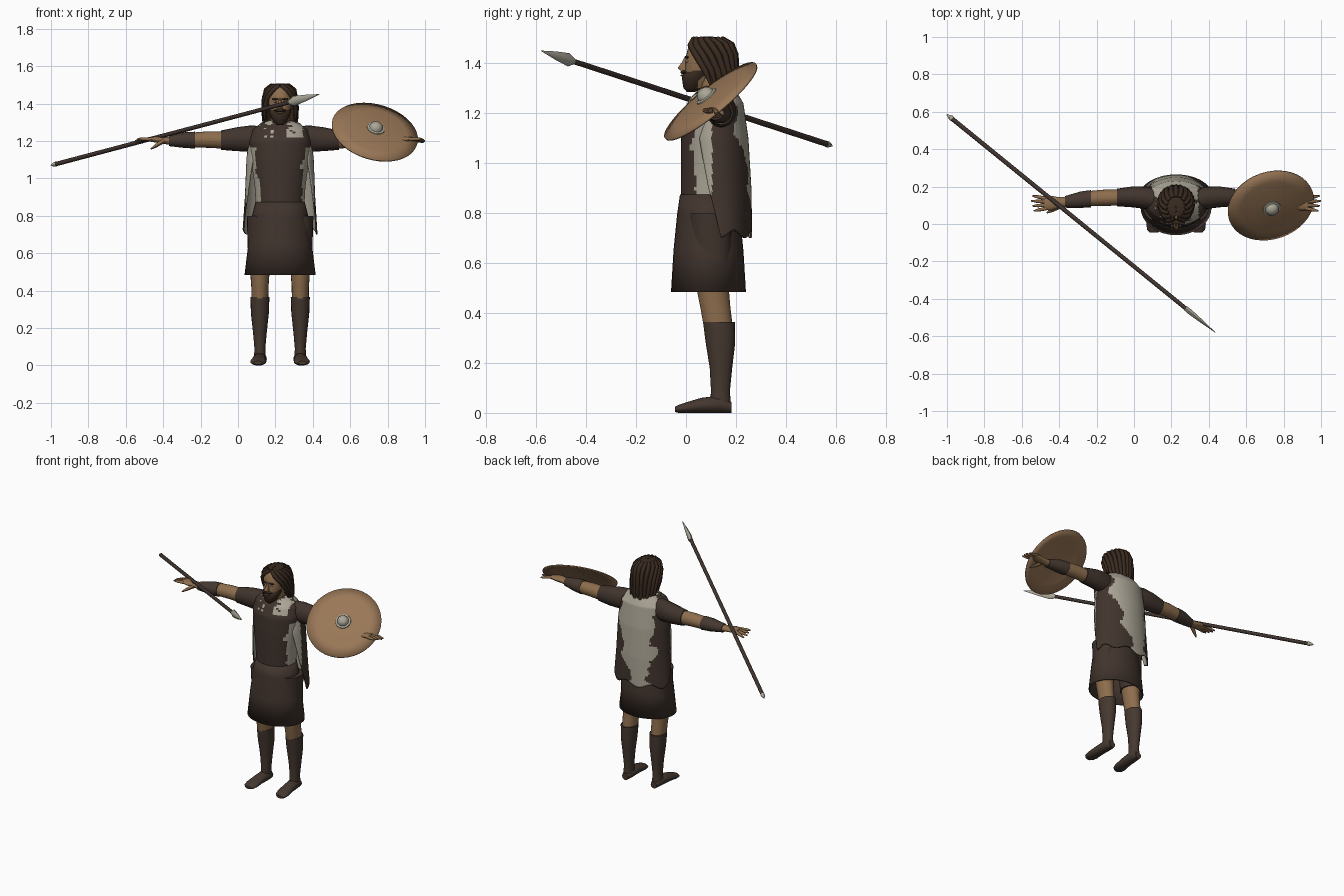
import bpy, bmesh, math
from mathutils import Vector, Matrix, noise

cube = bpy.data.objects.get("Cube")
if cube:
    bpy.data.objects.remove(cube, do_unlink=True)

MID = .225  # centre line of the figure


def material(name, *rgb):
    m = bpy.data.materials.new(name)
    m.use_nodes = True
    m.diffuse_color = (*rgb, 1)
    m.node_tree.nodes["Principled BSDF"].inputs["Base Color"].default_value = (*rgb, 1)
    return m


skin = material("skin", .27, .155, .075)
hair = material("dark hair", .04, .023, .014)
cloth = material("brown cloth", .052, .034, .026)
leather = material("brown leather", .06, .04, .03)
wool = material("pale fleece", .4, .37, .3)
tan = material("tan shield hide", .32, .185, .095)
metal = material("dull metal", .4, .38, .31)
wood = material("dark wood", .05, .034, .028)
eye_white = material("eye white", .45, .4, .34)


def finish(name, bm, mats, rule=None, matrix=None, thickness=0, angle=45):
    mesh = bpy.data.meshes.new(name)
    bm.to_mesh(mesh)
    bm.free()
    for m in mats:
        mesh.materials.append(m)
    if rule:
        for p in mesh.polygons:
            p.material_index = int(rule(p.center))
    ob = bpy.data.objects.new(name, mesh)
    bpy.context.collection.objects.link(ob)
    if matrix:
        ob.matrix_world = matrix
    if thickness:
        mod = ob.modifiers.new("thickness", "SOLIDIFY")
        mod.thickness, mod.offset = thickness, -1
        mod.material_offset = len(mats) - 2 if len(mats) > 2 else 0
    bpy.ops.object.select_all(action="DESELECT")
    ob.select_set(True)
    bpy.context.view_layer.objects.active = ob
    bpy.ops.object.shade_smooth_by_angle(angle=math.radians(angle))
    return ob


def resample(rows, steps):
    """Insert evenly blended rows between the given ones."""
    out = []
    for a, b in zip(rows, rows[1:]):
        out += [[p + (q - p) * k / steps for p, q in zip(a, b)] for k in range(steps)]
    return out + [list(rows[-1])]


def skin_grid(bm, rings, closed):
    for a, b in zip(rings, rings[1:]):
        n = len(a)
        for j in range(n if closed else n - 1):
            k = (j + 1) % n
            bm.faces.new((a[j], a[k], b[k], b[j]))


def loft(name, axis, rows, mats, sides=20, caps=True, steps=1, **kw):
    """Ellipse rings (position, centre u, centre v, radius u, radius v) along an axis."""
    bm = bmesh.new()
    rings = []
    for t, u, v, ru, rv in resample(rows, steps):
        ring = []
        for j in range(sides):
            a = math.tau * j / sides
            p, q = u + ru * math.cos(a), v + rv * math.sin(a)
            ring.append(bm.verts.new({"x": (t, p, q), "y": (p, t, q), "z": (p, q, t)}[axis]))
        rings.append(ring)
    skin_grid(bm, rings, True)
    if caps:
        bm.faces.new(rings[0])
        bm.faces.new(rings[-1])
    bmesh.ops.recalc_face_normals(bm, faces=bm.faces)
    return finish(name, bm, mats, **kw)


def wrap(name, rows, mats, steps, cols, ragged=0, **kw):
    """Open sheet round the back: rows of (height, centre y, rx, ry, half angle)."""
    bm = bmesh.new()
    rings, full = [], resample(rows, steps)
    for i, (z, y, rx, ry, half) in enumerate(full):
        ring = []
        for j in range(cols + 1):
            a = math.radians(half) * (2 * j / cols - 1)
            drop = ragged * math.sin(7 * a) * (i / len(full)) ** 4
            ring.append(bm.verts.new((MID + rx * math.sin(a), y + ry * math.cos(a), z + drop)))
        rings.append(ring)
    skin_grid(bm, rings, False)
    return finish(name, bm, mats, **kw)


def aim(origin, direction):
    return Matrix.Translation(origin) @ Vector(direction).to_track_quat("Z", "Y").to_matrix().to_4x4()


def rod(name, start, end, rows, mats, sides=10):
    """Loft between two points: rows of (fraction, wide radius, tall radius)."""
    start, end = Vector(start), Vector(end)
    span = (end - start).length
    return loft(name, "z", [(f * span, 0, 0, a, b) for f, a, b in rows], mats, sides,
                matrix=aim(start, end - start))


def ball(name, centre, size, mat):
    bm = bmesh.new()
    bmesh.ops.create_uvsphere(bm, u_segments=14, v_segments=8, radius=1)
    return finish(name, bm, [mat], matrix=Matrix.Translation(centre) @ Matrix.Diagonal((*size, 1)))


def blot(p, scale=14):
    return noise.noise(Vector(p) * scale) + .5 * noise.noise(Vector(p) * scale * 3)


# Tunic, with fleece showing on the flanks and shoulders
def tunic_rule(p):
    d = abs(p.x - MID)
    flank = p.y > .03 + .02 * blot(p) and d > .1 and p.z < 1.17
    shoulder = p.z > 1.22 and .04 < d < .12 and blot(p) > (-.1 if p.x > MID else .2)
    return flank or shoulder


def upright(rows, x=MID):
    return [(z, x, y, rx, ry) for z, y, rx, ry in rows]


loft("tunic", "z", upright([
    (.86, .09, .13, .11), (.95, .09, .135, .11), (1.1, .095, .155, .115), (1.2, .1, .165, .115),
    (1.26, .11, .15, .095), (1.29, .115, .11, .07), (1.31, .115, .06, .05)]),
    [cloth, wool], 56, steps=6, rule=tunic_rule)
loft("skirt", "z", upright([
    (.485, .09, .19, .15), (.65, .09, .17, .14), (.8, .09, .15, .125), (.875, .09, .132, .114)]),
    [cloth], 32, caps=False, thickness=.008)


# Ragged cape, fleece in the middle of the back and on the lining
def cape_rule(p):
    a = math.degrees(math.atan2(p.x - MID, p.y - .12))
    low = (1.25 - p.z) / .5
    edge = 70 - 65 * low if a > 0 else 62 - 22 * low
    front = abs(a) > 95 and p.z > .87
    return front or abs(a) < edge + 25 * blot(p, 10)


wrap("cape", [(1.3, .12, .1, .075, 100), (1.24, .125, .165, .105, 105), (1.1, .125, .18, .125, 125),
              (.9, .13, .188, .132, 108), (.715, .14, .2, .125, 90)],
     [cloth, wool, wool], 14, 64, ragged=.015, rule=cape_rule, thickness=.008)

# Head and face
loft("neck", "z", upright([(1.25, .11, .055, .05), (1.35, .09, .048, .048)]), [skin])
loft("head", "z", upright([
    (1.3, .055, .03, .045), (1.33, .05, .048, .056), (1.38, .06, .059, .064), (1.43, .07, .065, .07),
    (1.47, .08, .06, .07), (1.495, .08, .04, .05)]), [skin], 24)
loft("beard", "z", upright([
    (1.285, .02, .014, .016), (1.3, .028, .034, .038), (1.33, .035, .05, .05),
    (1.352, .045, .058, .061), (1.372, .062, .061, .055)]), [hair])
loft("nose", "z", upright([
    (1.372, -.005, .014, .02), (1.382, -.012, .014, .022), (1.405, -.003, .008, .014),
    (1.43, .004, .006, .008)]), [skin], 10)
ball("moustache", (MID, -.008, 1.364), (.034, .014, .008), hair)
ball("mouth", (MID, -.017, 1.352), (.016, .005, .004), skin)
for s, side in ((1, "left"), (-1, "right")):
    ball(side + "_eye", (MID + s * .024, .004, 1.408), (.011, .005, .006), eye_white)
    ball(side + "_pupil", (MID + s * .024, 0, 1.408), (.005, .003, .005), hair)
    ball(side + "_brow", (MID + s * .026, .003, 1.424), (.019, .008, .005), hair)

# Long hair with separate locks lying over it
hair_rows = [(1.508, .085, .004, .004, 179), (1.503, .088, .045, .055, 172), (1.48, .095, .075, .088, 150),
             (1.44, .1, .085, .098, 128), (1.38, .11, .089, .09, 112), (1.32, .12, .087, .08, 105),
             (1.26, .14, .075, .06, 95), (1.19, .165, .05, .04, 85)]
wrap("hair", hair_rows, [hair], 3, 30, thickness=.012)
for n in range(15):
    share = n / 7 - 1
    curve = bpy.data.curves.new("hair_lock", "CURVE")
    curve.dimensions, curve.bevel_depth, curve.bevel_resolution = "3D", .013, 2
    curve.use_fill_caps = True
    length = len(hair_rows) - (2 if abs(share) > .75 else n % 2)
    spline = curve.splines.new("POLY")
    spline.points.add(length - 2)
    for i, (z, y, rx, ry, half) in enumerate(hair_rows[1:length]):
        a = math.radians(half) * share
        spline.points[i].co = (MID + rx * math.sin(a), y + ry * math.cos(a), z - .006, 1)
        spline.points[i].radius = 1 if i < length - 2 else .35
    curve.materials.append(hair)
    bpy.context.collection.objects.link(bpy.data.objects.new("hair_lock", curve))

# Arms, hands, legs and feet on both sides
for s, side in ((1, "left"), (-1, "right")):
    def limb(name, mat, *rows):
        return loft(f"{side}_{name}", "x", [(MID + s * d, *rest) for d, *rest in rows], [mat])

    limb("sleeve", cloth, (.09, .125, 1.21, .06, .07), (.16, .14, 1.213, .06, .07),
         (.23, .145, 1.21, .056, .064), (.315, .142, 1.205, .047, .052))
    limb("elbow", skin, (.3, .142, 1.205, .042, .046), (.38, .14, 1.208, .044, .044),
         (.48, .135, 1.205, .04, .04))
    limb("bracer", leather, (.455, .135, 1.205, .046, .045), (.51, .13, 1.205, .044, .042),
         (.595, .118, 1.2, .031, .027))
    limb("palm", skin, (.58, .118, 1.2, .027, .022), (.63, .115, 1.204, .029, .018),
         (.665, .112, 1.208, .039, .016), (.705, .11, 1.21, .036, .011))
    for f in range(4):
        spread = f - 1.5
        reach = .775 - .007 * abs(spread - .5)
        rod(f"{side}_finger", (MID + s * .695, .11 + .018 * spread, 1.21),
            (MID + s * reach, .11 + .027 * spread, 1.212 - .006 * f),
            [(0, .01, .01), (.6, .009, .009), (1, .004, .004)], [skin], 8)
    rod(side + "_thumb", (MID + s * .625, .095, 1.2), (MID + s * .69, .06, 1.158),
        [(0, .015, .013), (.6, .011, .01), (1, .004, .004)], [skin], 8)

    x = MID + s * .108
    loft(side + "_shorts", "z", upright([(.53, .105, .062, .075), (.8, .1, .07, .085)], x), [cloth])
    loft(side + "_knee", "z", upright([
        (.34, .13, .045, .058), (.42, .118, .046, .06), (.49, .108, .051, .064),
        (.6, .105, .06, .07)], x), [skin])
    loft(side + "_boot", "z", upright([
        (.02, .138, .033, .042), (.09, .138, .029, .038), (.18, .14, .037, .045),
        (.28, .138, .048, .059), (.365, .132, .051, .064)], x), [leather])
    loft(side + "_foot", "y", [
        (.182, x, .022, .022, .022), (.14, x, .035, .037, .035), (.06, x + s * .004, .03, .037, .03),
        (0, x + s * .008, .021, .043, .021), (-.03, x + s * .01, .016, .037, .016),
        (-.045, x + s * .01, .014, .022, .01)], [leather])

# Domed round shield on the left forearm
grip = aim((.732, .097, 1.25), (.22, -.62, .754))
loft("shield", "z", [(0, 0, 0, .236, .236), (.012, 0, 0, .17, .17), (.02, 0, 0, .1, .1),
                     (.024, 0, 0, .03, .03), (.025, 0, 0, .002, .002)],
     [tan], 40, caps=False, matrix=grip, thickness=.008)
loft("shield_boss", "z", [(.018, 0, 0, .05, .05), (.027, 0, 0, .047, .047), (.03, 0, 0, .036, .036),
                          (.045, 0, 0, .032, .032), (.056, 0, 0, .02, .02), (.06, 0, 0, .005, .005)],
     [metal], 24, matrix=grip)

# Spear held in the right hand
butt, tip = (-1, .585, 1.07), (.435, -.58, 1.45)
rod("spear_shaft", butt, tip, [(.012, .012, .012), (.92, .011, .011)], [wood], 12)
rod("spear_butt", butt, tip, [(0, .003, .003), (.014, .013, .013), (.02, .013, .013)], [metal], 12)
rod("spear_head", butt, tip, [(.89, .013, .014), (.905, .014, .027), (.95, .009, .017),
                              (1, .001, .001)], [metal], 8)
